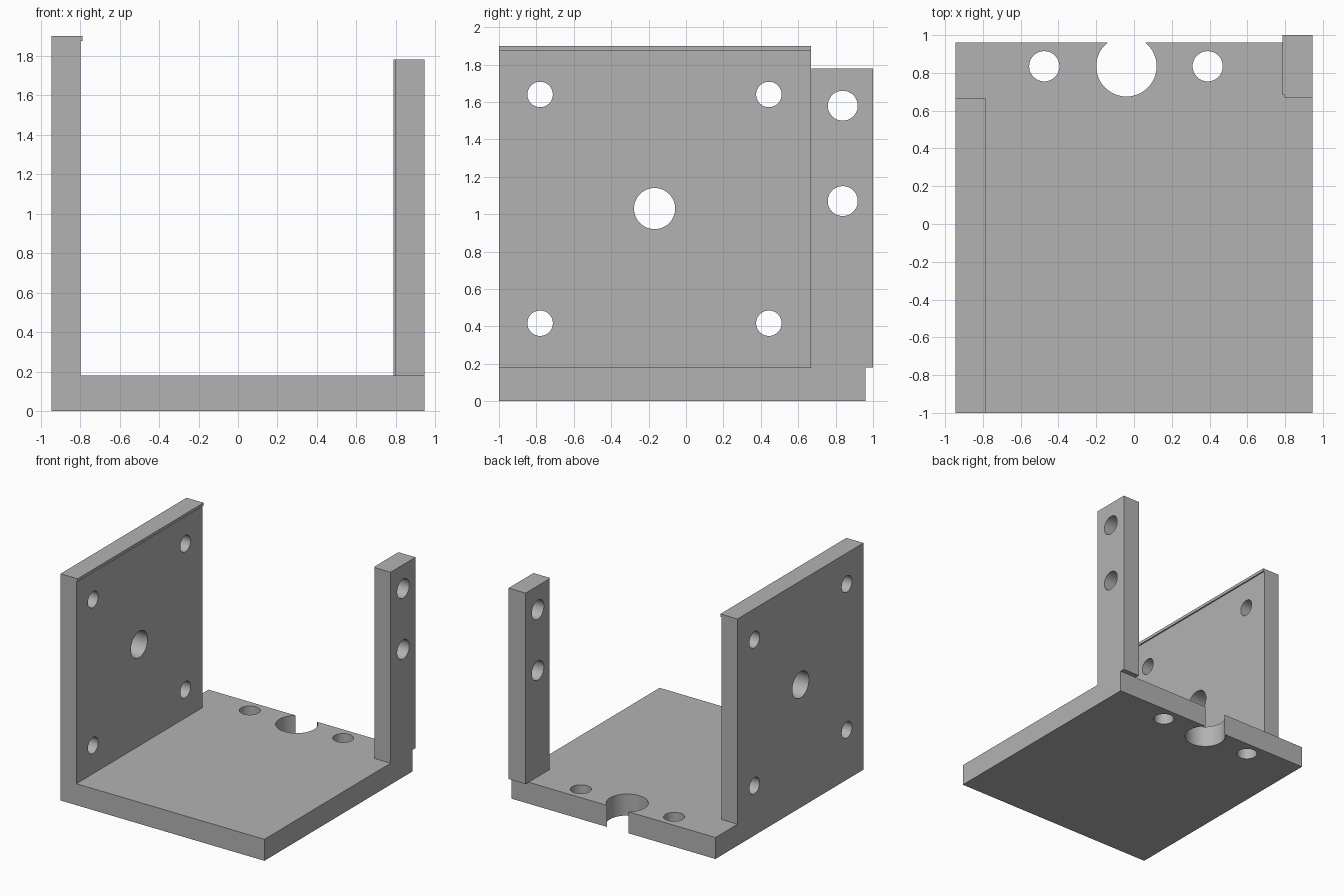
import bpy, bmesh, math
from mathutils import Matrix, Vector

cube = bpy.data.objects.get("Cube")
if cube:
    bpy.data.objects.remove(cube, do_unlink=True)

grey = bpy.data.materials.new("plain grey")
grey.use_nodes = True
grey.diffuse_color = (0.45, 0.45, 0.45, 1)
grey.node_tree.nodes["Principled BSDF"].inputs["Base Color"].default_value = (0.45, 0.45, 0.45, 1)


def make_object(name, bm):
    bmesh.ops.recalc_face_normals(bm, faces=bm.faces)
    mesh = bpy.data.meshes.new(name)
    bm.to_mesh(mesh)
    bm.free()
    mesh.materials.append(grey)
    obj = bpy.data.objects.new(name, mesh)
    bpy.context.collection.objects.link(obj)
    return obj


def extrude_profile(name, points, offset):
    """Extrude a closed planar outline along an offset."""
    bm = bmesh.new()
    face = bm.faces.new([bm.verts.new(p) for p in points])
    grown = bmesh.ops.extrude_face_region(bm, geom=[face])
    verts = [v for v in grown["geom"] if isinstance(v, bmesh.types.BMVert)]
    bmesh.ops.translate(bm, verts=verts, vec=Vector(offset))
    return make_object(name, bm)


def drill(target, holes, axis):
    """Cut round holes (centre, radius) through the target along an axis."""
    turn = Matrix.Rotation(math.pi / 2, 4, "Y") if axis == "X" else Matrix()
    bm = bmesh.new()
    for centre, radius in holes:
        bmesh.ops.create_cone(bm, cap_ends=True, segments=48, radius1=radius,
                              radius2=radius, depth=0.6,
                              matrix=Matrix.Translation(centre) @ turn)
    cutter = make_object(target.name + "_cutter", bm)
    cutter.hide_render = True
    mod = target.modifiers.new("holes", "BOOLEAN")
    mod.operation = "DIFFERENCE"
    mod.solver = "EXACT"
    mod.object = cutter
    bpy.ops.object.select_all(action="DESELECT")
    target.select_set(True)
    bpy.context.view_layer.objects.active = target
    bpy.ops.object.modifier_apply(modifier=mod.name)
    bpy.data.objects.remove(cutter, do_unlink=True)
    bpy.ops.object.shade_smooth_by_angle(angle=math.radians(30))


W, T = 0.945, 0.18   # half width, base thickness

# Base plate with two bolt holes and an open round notch at the back
base = extrude_profile("base_plate",
                       [(-W, -1, 0), (W, -1, 0), (W, 0.96, 0), (-W, 0.96, 0)], (0, 0, T))
drill(base, [((-0.475, 0.835, 0.1), 0.08), ((0.39, 0.835, 0.1), 0.08),
             ((-0.04, 0.835, 0.1), 0.16)], "Z")

# Tall side wall with a thin lip along its top inner edge
wall = extrude_profile("side_wall",
                       [(-W, -1, T), (-0.798, -1, T), (-0.798, -1, 1.875),
                        (-0.787, -1, 1.875), (-0.787, -1, 1.9), (-W, -1, 1.9)],
                       (0, 1.668, 0))
corners = [((-0.87, y, z), 0.068) for y in (-0.78, 0.443) for z in (0.417, 1.64)]
drill(wall, corners + [((-0.87, -0.168, 1.03), 0.11)], "X")

# Rear post with a small step on its front inner corner
post = extrude_profile("rear_post",
                       [(W, 0.67, T), (W, 1, T), (0.787, 1, T), (0.787, 0.682, T),
                        (0.798, 0.682, T), (0.798, 0.67, T)], (0, 0, 1.6))
drill(post, [((0.87, 0.838, z), 0.08) for z in (1.07, 1.58)], "X")
